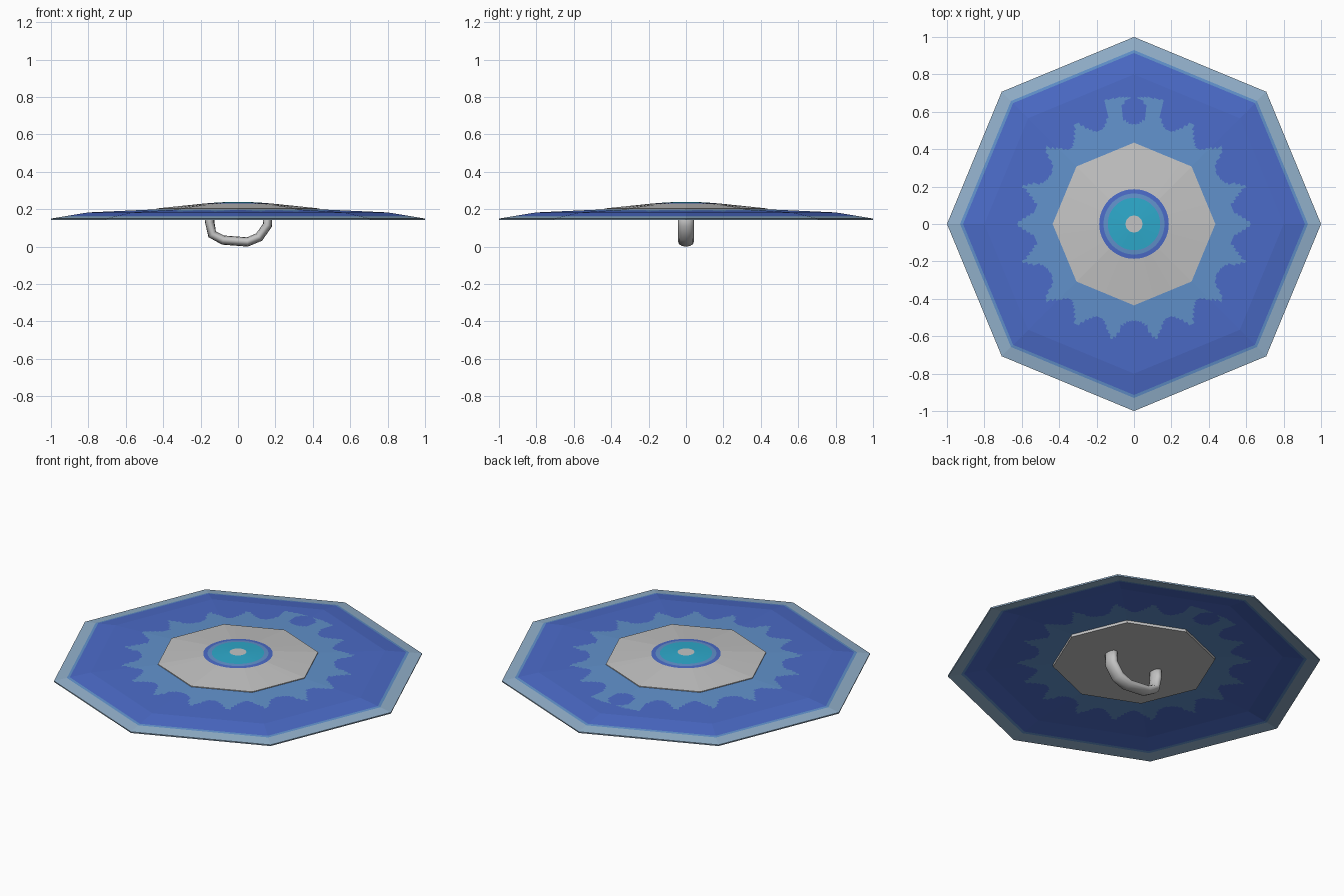
import bpy, bmesh, math
from mathutils import Vector

if "Cube" in bpy.data.objects:
    bpy.data.objects.remove(bpy.data.objects["Cube"])


def material(name, rgb):
    m = bpy.data.materials.new(name)
    m.diffuse_color = (*rgb, 1)
    m.use_nodes = True
    m.node_tree.nodes["Principled BSDF"].inputs["Base Color"].default_value = m.diffuse_color
    return m


MATS = [material("pale_blue", (0.29, 0.44, 0.60)),
        material("royal_blue", (0.071, 0.147, 0.58)),
        material("mid_blue", (0.12, 0.285, 0.60)),
        material("light_grey", (0.55, 0.55, 0.55)),
        material("teal", (0.027, 0.40, 0.60))]
PALE, ROYAL, MID, GREY, TEAL = range(5)


def octagon(a):
    """Radius of a unit octagon (corner on +x) in direction a."""
    q = math.pi / 4
    return math.cos(q / 2) / math.cos(a % q - q / 2)


def make_object(name, bm, smooth=False):
    bmesh.ops.recalc_face_normals(bm, faces=bm.faces)
    me = bpy.data.meshes.new(name)
    bm.to_mesh(me)
    bm.free()
    for m in MATS:
        me.materials.append(m)
    for p in me.polygons:
        p.use_smooth = smooth
    ob = bpy.data.objects.new(name, me)
    bpy.context.collection.objects.link(ob)
    return ob


def polar_rings(bm, n, rings, colour):
    """Rings of (size, z, octagonal?) joined by quads; colour(s, centre) picks the material."""
    loops = []
    for s, z, is_oct in rings:
        loop = []
        for i in range(n):
            a = 2 * math.pi * i / n
            r = s * (octagon(a) if is_oct else 1)
            loop.append(bm.verts.new((r * math.cos(a), r * math.sin(a), z)))
        loops.append(loop)
    for k in range(len(loops) - 1):
        s = (rings[k][0] + rings[k + 1][0]) / 2
        A, B = loops[k], loops[k + 1]
        for i in range(n):
            j = (i + 1) % n
            f = bm.faces.new((A[i], B[i], B[j], A[j]))
            f.material_index = colour(s, f.calc_center_median())
    return loops


# Shield plate: thin octagonal shell with a painted toothed star
def shell_z(s):
    if s > 0.8:
        return 0.15 + (1 - s) / 0.2 * 0.033
    return 0.183 + (0.8 - s) / 0.4 * 0.018


def shell_colour(s, c):
    if s > 0.93:
        return PALE
    if s > 0.914:
        return MID
    r = math.hypot(c.x, c.y)
    if r > 0.72:
        return ROYAL
    deg = (math.degrees(math.atan2(c.y, c.x)) - 90) % 360
    d = deg % 60
    mid_dir = math.radians(90 + round(deg / 60) * 60)
    spot = Vector((0.605 * math.cos(mid_dir), 0.605 * math.sin(mid_dir)))
    top = deg < 13 or deg > 347
    if (c.xy - spot).length < (0.07 if top else 0.088):
        return ROYAL
    if top:
        return MID if r < 0.68 else ROYAL
    tooth = max(max(0, 1 - abs(d - t) / 8) for t in (11, 30, 49))
    return MID if r < 0.53 + 0.1 * tooth ** 1.3 else ROYAL


bm = bmesh.new()
sizes = [0.40 + 0.008 * i for i in range(47)] + [0.8, 0.914, 0.93, 1.0]
polar_rings(bm, 240, [(s, shell_z(s), True) for s in sizes], shell_colour)
plate = make_object("shield_plate", bm)
sol = plate.modifiers.new("thickness", "SOLIDIFY")
sol.thickness = 0.008
sol.offset = -1


# Central boss: shallow octagonal dome with painted round target
def boss_colour(s, c):
    if s > 0.186 or s < 0.045:
        return GREY
    if s > 0.163:
        return ROYAL
    return MID if s > 0.14 else TEAL


bm = bmesh.new()
rings = [(0.435, 0.176, True), (0.435, 0.204, True), (0.186, 0.230, False),
         (0.163, 0.232, False), (0.14, 0.234, False), (0.045, 0.2395, False)]
loops = polar_rings(bm, 48, rings, boss_colour)
for loop in (loops[0], loops[-1]):
    bm.faces.new(loop).material_index = GREY
make_object("centre_boss", bm)

# Handle: flattened tube bent into a U under the boss
path = [(-0.15, 0.185), (-0.151, 0.13), (-0.138, 0.066), (-0.08, 0.035), (0.05, 0.025),
        (0.113, 0.051), (0.158, 0.115), (0.16, 0.185)]
pts = [Vector((x, 0, z)) for x, z in path]
bm = bmesh.new()
prev = None
SIDES = 12
for i, p in enumerate(pts):
    t = (pts[min(i + 1, len(pts) - 1)] - pts[max(i - 1, 0)]).normalized()
    nrm = Vector((-t.z, 0, t.x))
    ring = []
    for k in range(SIDES):
        a = 2 * math.pi * k / SIDES
        ring.append(bm.verts.new(p + nrm * 0.025 * math.cos(a)
                                 + Vector((0, 0.042 * math.sin(a), 0))))
    if prev:
        for k in range(SIDES):
            j = (k + 1) % SIDES
            bm.faces.new((prev[k], ring[k], ring[j], prev[j]))
    else:
        bm.faces.new(ring)
    prev = ring
bm.faces.new(prev)
for f in bm.faces:
    f.material_index = GREY
make_object("handle", bm, smooth=True)
